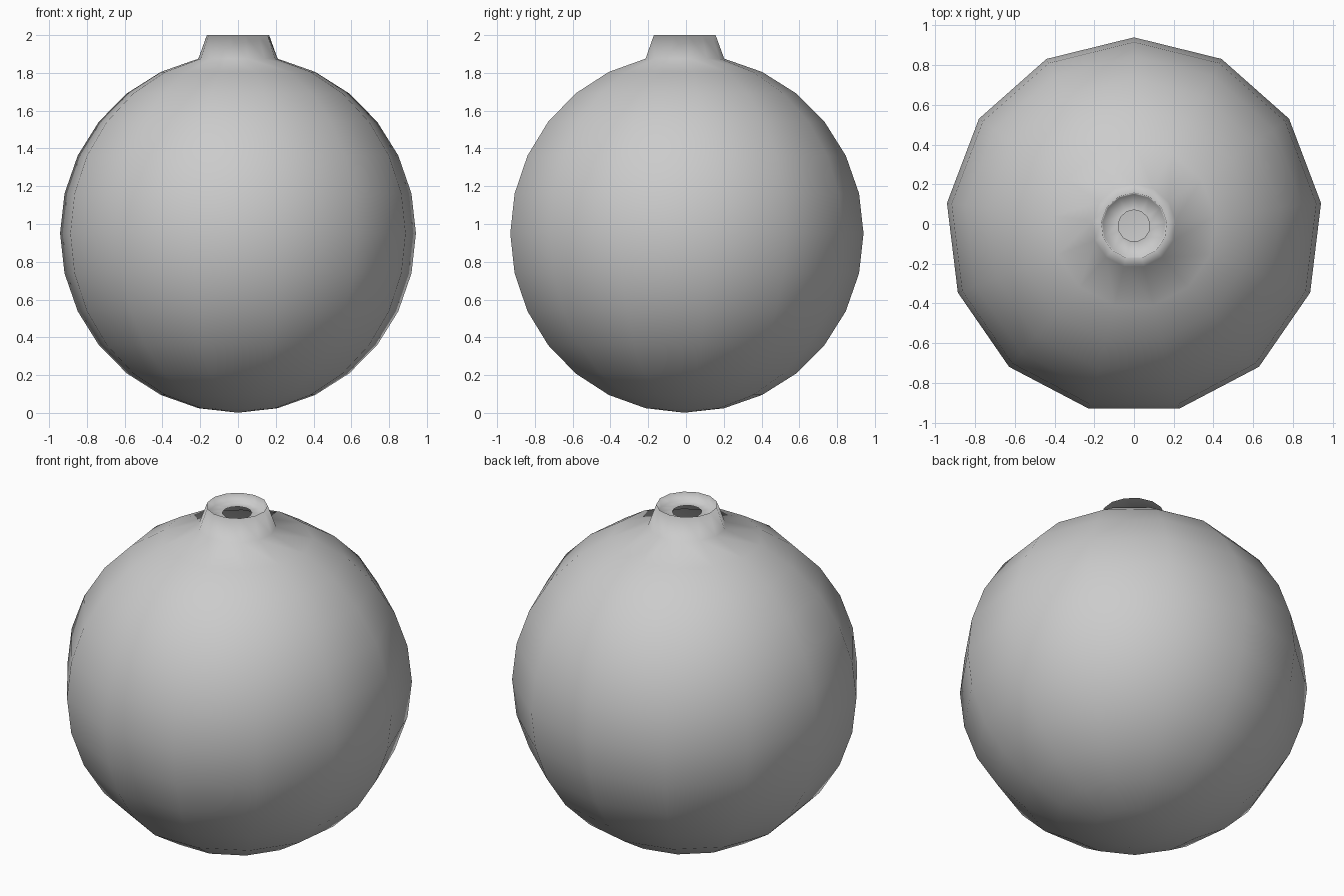
import bpy, bmesh
from math import sin, cos, pi

if "Cube" in bpy.data.objects:
    bpy.data.objects.remove(bpy.data.objects["Cube"])

SIDES, RINGS = 13, 14
R, CENTER_Y, CENTER_Z = 0.949, -0.009, 0.95

# Profile (radius, height): round body rings, then neck rim, recessed floor and hole edge
profile = [(R * sin(pi * i / RINGS), CENTER_Z - R * cos(pi * i / RINGS)) for i in range(1, RINGS)]
profile += [(0.166, 2.0), (0.160, 1.95), (0.08, 1.957)]

bm = bmesh.new()


def ring(radius, z):
    """One 13-sided ring with a corner pointing to the back."""
    return [bm.verts.new((radius * sin(2 * pi * k / SIDES),
                          CENTER_Y + radius * cos(2 * pi * k / SIDES), z))
            for k in range(SIDES)]


rings = [ring(r, z) for r, z in profile]

# Bottom pole fan
pole = bm.verts.new((0, CENTER_Y, CENTER_Z - R))
for k in range(SIDES):
    bm.faces.new((pole, rings[0][k], rings[0][(k + 1) % SIDES]))

# Quad bands; the last ring stays open as the hole into the hollow body
for low, high in zip(rings, rings[1:]):
    for k in range(SIDES):
        n = (k + 1) % SIDES
        bm.faces.new((low[k], high[k], high[n], low[n]))

bm.normal_update()
for f in bm.faces:
    f.smooth = True

mesh = bpy.data.meshes.new("round_bottle")
bm.to_mesh(mesh)
bm.free()
obj = bpy.data.objects.new("round_bottle", mesh)
bpy.context.collection.objects.link(obj)
